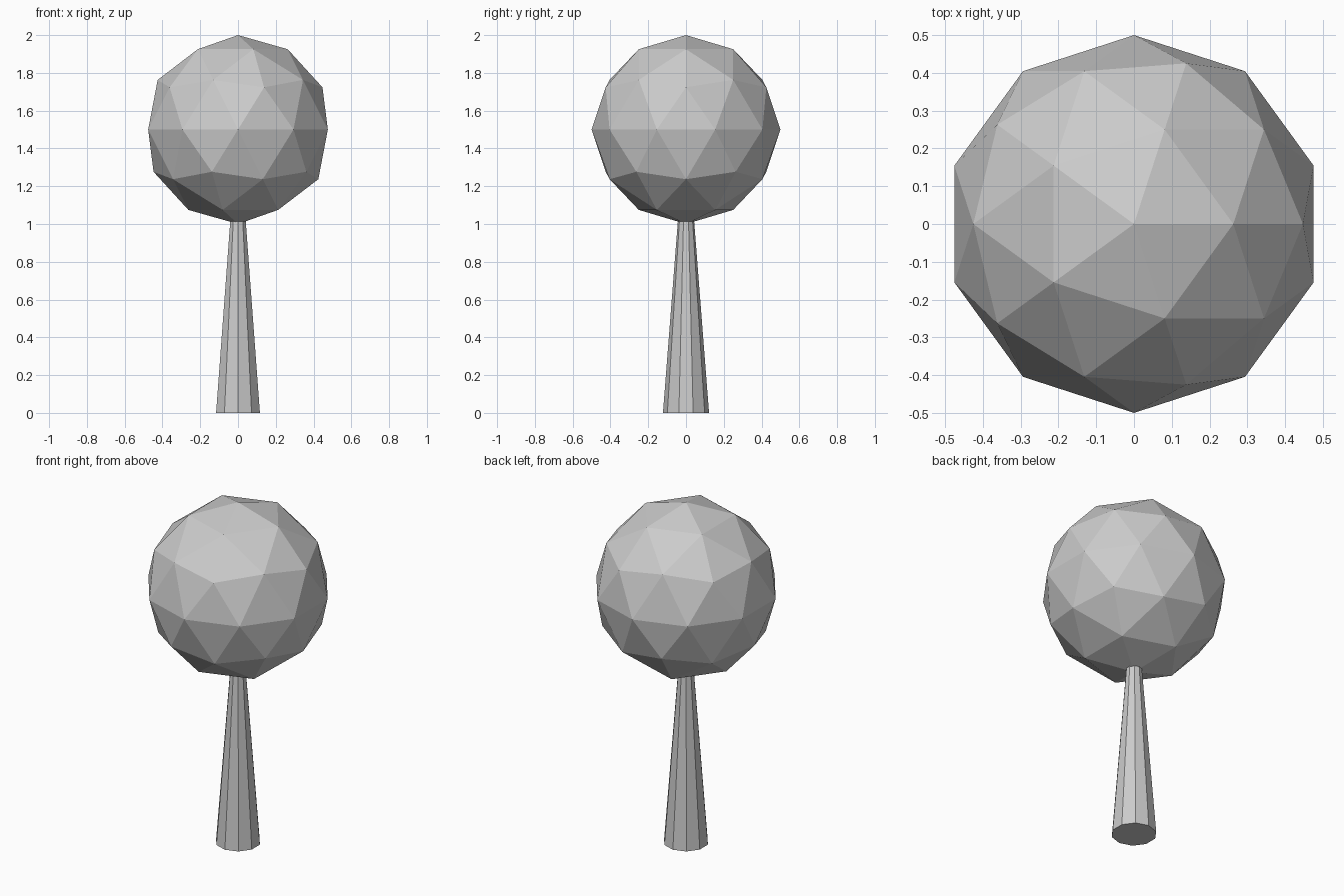
import bpy

if "Cube" in bpy.data.objects:
    bpy.data.objects.remove(bpy.data.objects["Cube"])

# Trunk: ten-sided cone tapering up into the crown
TRUNK_H = 1.57
bpy.ops.mesh.primitive_cone_add(vertices=10, radius1=0.122, radius2=0,
                                depth=TRUNK_H, location=(0, 0, TRUNK_H / 2))
bpy.context.object.name = "trunk"

# Crown: faceted low-poly ball of foliage
bpy.ops.mesh.primitive_ico_sphere_add(subdivisions=2, radius=0.5, location=(0, 0, 1.5))
bpy.context.object.name = "crown"
